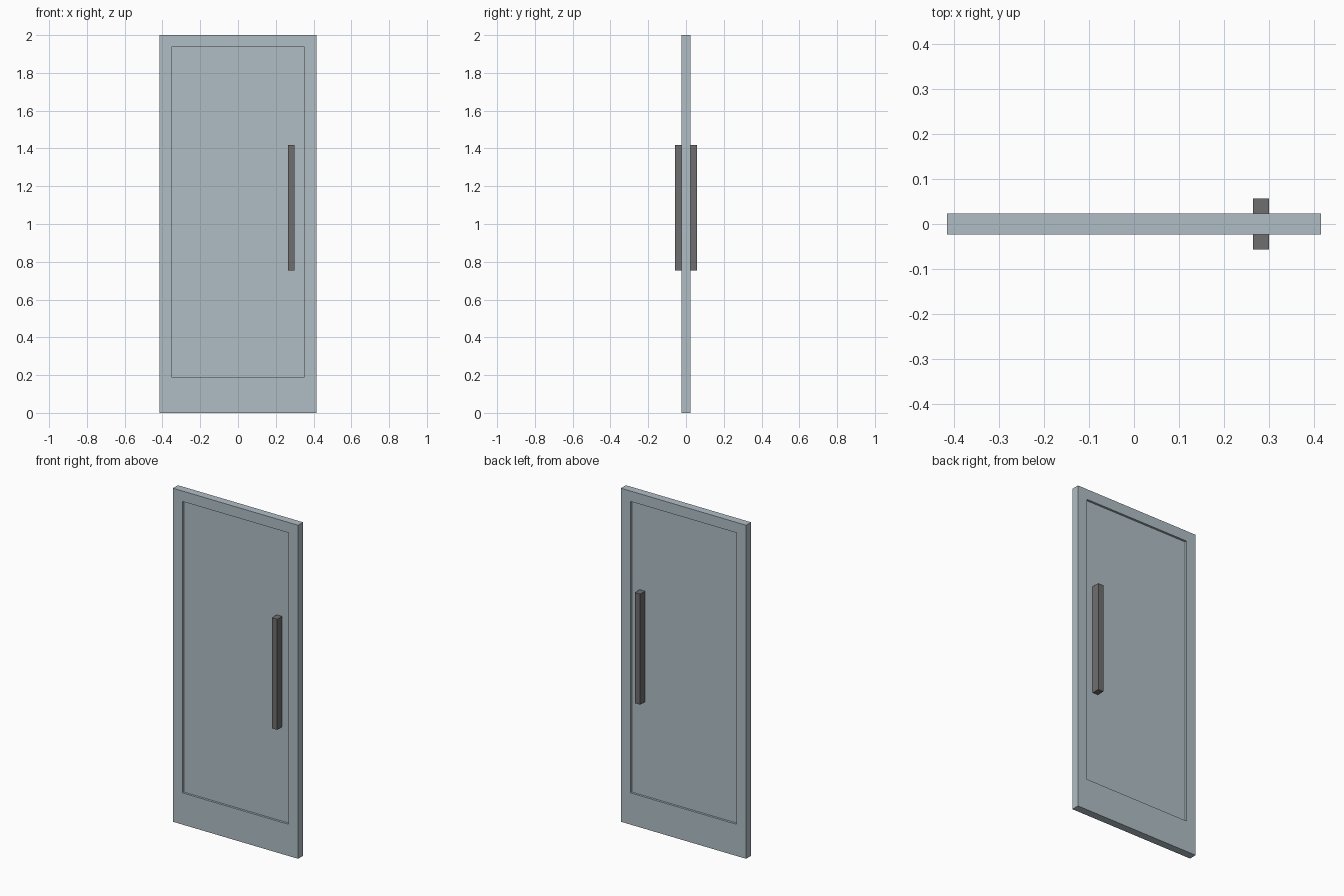
import bpy, bmesh
from mathutils import Vector

if "Cube" in bpy.data.objects:
    bpy.data.objects.remove(bpy.data.objects["Cube"])

WIDTH, HEIGHT, DEPTH = 0.83, 2.0, 0.047
RECESS = 0.013


def srgb(r, g, b):
    lin = [c / 255 / 12.92 if c < 11 else ((c / 255 + 0.055) / 1.055) ** 2.4 for c in (r, g, b)]
    return (*lin, 1.0)


def material(name, rgb):
    mat = bpy.data.materials.new(name)
    mat.diffuse_color = srgb(*rgb)
    mat.use_nodes = True
    mat.node_tree.nodes["Principled BSDF"].inputs["Base Color"].default_value = mat.diffuse_color
    return mat


def finish(name, bm, mat):
    bmesh.ops.recalc_face_normals(bm, faces=bm.faces)
    mesh = bpy.data.meshes.new(name)
    bm.to_mesh(mesh)
    bm.free()
    mesh.materials.append(mat)
    obj = bpy.data.objects.new(name, mesh)
    bpy.context.collection.objects.link(obj)
    return obj


def box(bm, lo, hi):
    lo, hi = Vector(lo), Vector(hi)
    verts = bmesh.ops.create_cube(bm, size=1)["verts"]
    for v in verts:
        v.co = (lo + hi) / 2 + v.co * (hi - lo)


door_paint = material("pale blue grey", (176, 190, 197))
handle_metal = material("dark grey", (112, 110, 112))

# Door slab with a recessed panel on both faces, taller rail at the bottom
bm = bmesh.new()
box(bm, (-WIDTH / 2, -DEPTH / 2, 0), (WIDTH / 2, DEPTH / 2, HEIGHT))
for face in [f for f in bm.faces if abs(f.normal.y) > 0.9]:
    inward = -face.normal * RECESS
    bmesh.ops.inset_region(bm, faces=[face], thickness=0.0625, use_even_offset=True)
    for v in face.verts:
        if v.co.z < 1:
            v.co.z = 0.19
    # Second loop forms the step down to the panel
    bmesh.ops.inset_region(bm, faces=[face], thickness=0.0)
    for v in face.verts:
        v.co += inward
finish("door", bm, door_paint)

# Square pull bars on the front and back
for name, side in (("front_handle", -1), ("back_handle", 1)):
    ys = sorted((side * (DEPTH / 2 - RECESS), side * 0.057))
    bm = bmesh.new()
    box(bm, (0.264, ys[0], 0.755), (0.30, ys[1], 1.418))
    finish(name, bm, handle_metal)
